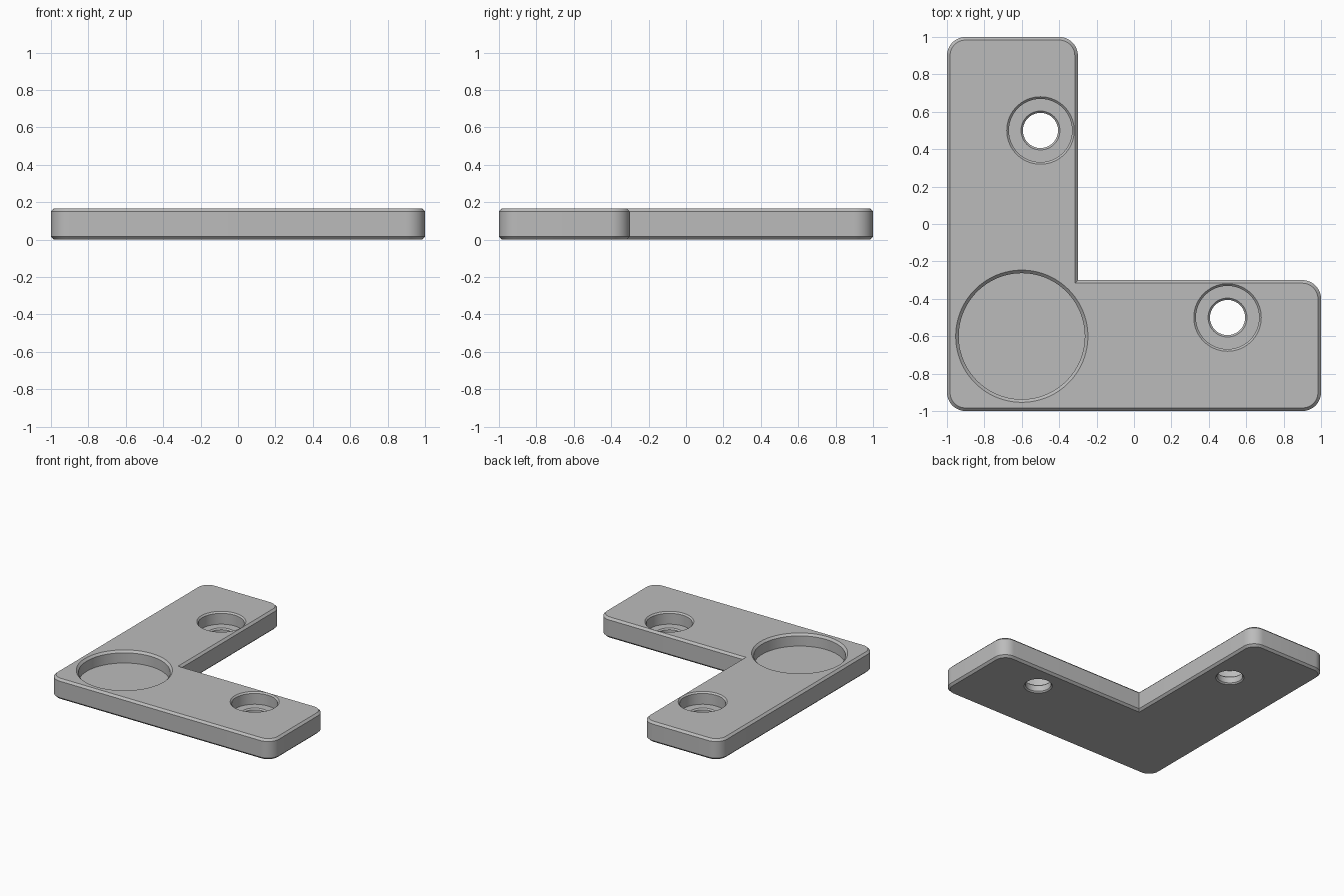
import bpy, bmesh
from math import sin, cos, pi, radians

if "Cube" in bpy.data.objects:
    bpy.data.objects.remove(bpy.data.objects["Cube"], do_unlink=True)

HEIGHT, CHAMFER, RADIUS, INNER = 0.167, 0.0165, 0.1, -0.3
FLOOR = 0.068      # floor level of the pocket and counterbores
OVER = 0.01        # how far cutters reach past the plate

grey = bpy.data.materials.new("plain grey")
grey.use_nodes = True
grey.diffuse_color = (0.5, 0.5, 0.5, 1)
grey.node_tree.nodes["Principled BSDF"].inputs["Base Color"].default_value = (0.5, 0.5, 0.5, 1)


def make_object(name, bm):
    bmesh.ops.recalc_face_normals(bm, faces=bm.faces)
    mesh = bpy.data.meshes.new(name)
    bm.to_mesh(mesh)
    bm.free()
    mesh.materials.append(grey)
    obj = bpy.data.objects.new(name, mesh)
    bpy.context.collection.objects.link(obj)
    return obj


def loft(name, rings):
    """Closed solid through stacked rings of equal point count."""
    bm = bmesh.new()
    loops = [[bm.verts.new(p) for p in ring] for ring in rings]
    n = len(loops[0])
    for a, b in zip(loops, loops[1:]):
        for i in range(n):
            j = (i + 1) % n
            bm.faces.new((a[i], a[j], b[j], b[i]))
    bm.faces.new(loops[0][::-1])
    bm.faces.new(loops[-1])
    return make_object(name, bm)


def outline(inset, z, steps=12):
    """L shape with rounded outer corners and a sharp inner corner."""
    pts = []
    # corner x, y, inward signs, start angle of the arc
    corners = [(-1, -1, 1, 1, 180), (1, -1, -1, 1, 270), (1, INNER, -1, -1, 0),
               None, (INNER, 1, -1, -1, 0), (-1, 1, 1, -1, 90)]
    for corner in corners:
        if corner is None:
            pts.append((INNER - inset, INNER - inset, z))
            continue
        x, y, sx, sy, start = corner
        for i in range(steps + 1):
            a = radians(start + 90 * i / steps)
            r = RADIUS - inset
            pts.append((x + sx * RADIUS + r * cos(a), y + sy * RADIUS + r * sin(a), z))
    return pts


def round_cutter(name, x, y, profile, sides=72):
    """Solid of revolution from (radius, height) pairs."""
    rings = [[(x + r * cos(2 * pi * i / sides), y + r * sin(2 * pi * i / sides), z)
              for i in range(sides)] for r, z in profile]
    return loft(name, rings)


# L-shaped plate with chamfered rims
plate = loft("corner_plate", [outline(CHAMFER, 0), outline(0, CHAMFER),
                              outline(0, HEIGHT - CHAMFER), outline(CHAMFER, HEIGHT)])


def bore(radius, chamfer):
    """Upper part of a recess: straight wall opening into a chamfer."""
    return [(radius, FLOOR), (radius, HEIGHT - chamfer), (radius + chamfer + OVER, HEIGHT + OVER)]


# Round pocket at the corner, counterbored screw holes on the arms
hole, edge = 0.094, 0.01
screw = [(hole + edge + OVER, -OVER), (hole, edge), (hole, FLOOR - edge), (hole + edge, FLOOR)]
cutters = [round_cutter("pocket_cutter", -0.6, -0.6, bore(0.337, CHAMFER), 96)]
for name, x, y in (("back_screw_cutter", -0.5, 0.5), ("left_screw_cutter", 0.5, -0.5)):
    cutters.append(round_cutter(name, x, y, screw + bore(0.169, 0.0115)))

bpy.ops.object.select_all(action="DESELECT")
bpy.context.view_layer.objects.active = plate
plate.select_set(True)
for cutter in cutters:
    cutter.hide_render = True
    mod = plate.modifiers.new(cutter.name, "BOOLEAN")
    mod.operation = "DIFFERENCE"
    mod.solver = "EXACT"
    mod.object = cutter
    bpy.ops.object.modifier_apply(modifier=mod.name)
    bpy.data.objects.remove(cutter, do_unlink=True)

bpy.ops.object.shade_smooth_by_angle(angle=radians(30))
